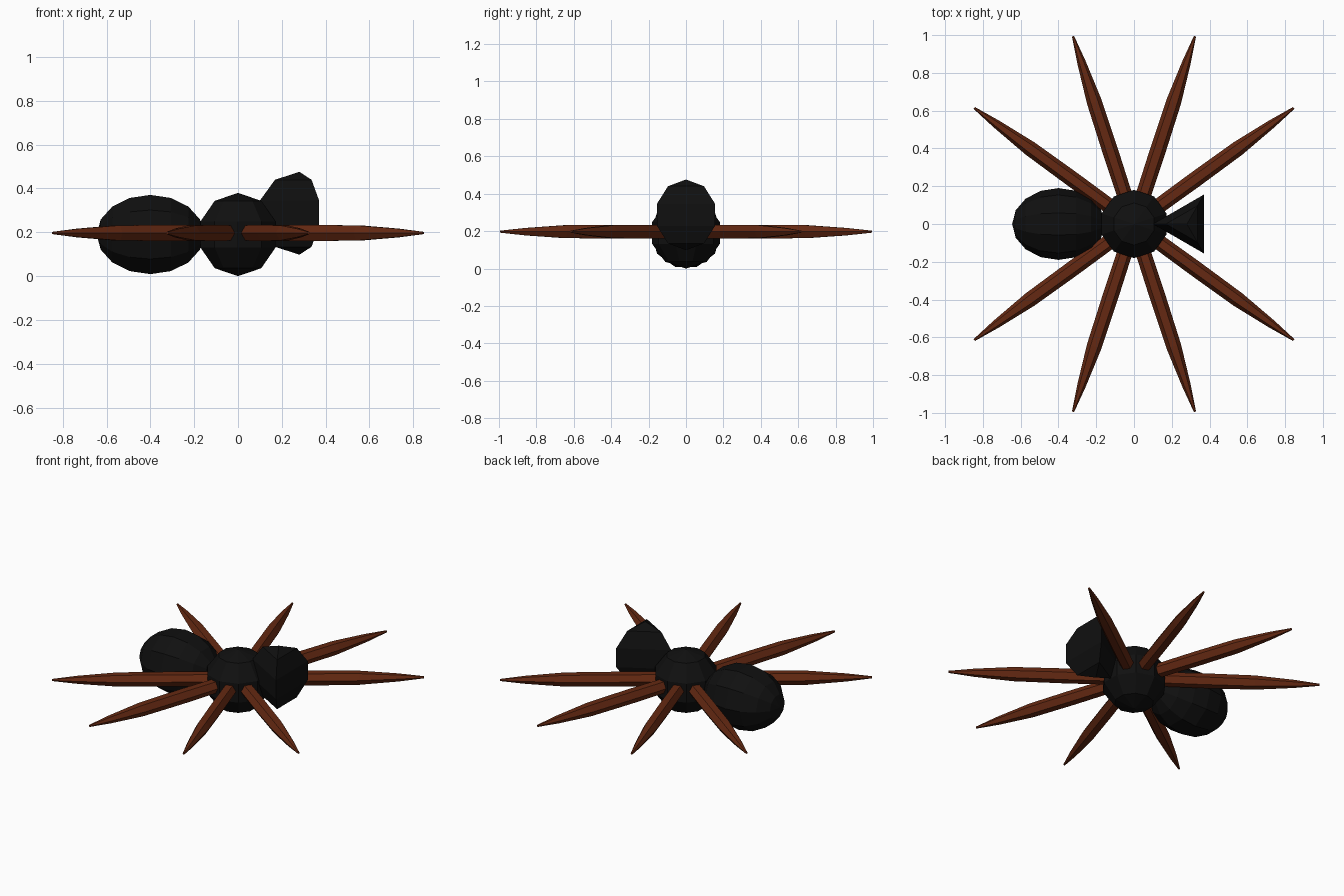
import bpy, bmesh, math
from mathutils import Matrix, Vector

if "Cube" in bpy.data.objects:
    bpy.data.objects.remove(bpy.data.objects["Cube"])


def material(name, color):
    m = bpy.data.materials.new(name)
    m.diffuse_color = (*color, 1)
    m.use_nodes = True
    m.node_tree.nodes["Principled BSDF"].inputs["Base Color"].default_value = m.diffuse_color
    return m


BLACK = material("black", (0.005, 0.005, 0.005))
BROWN = material("red brown", (0.13, 0.022, 0.006))


def finish(name, bm, mat):
    bmesh.ops.recalc_face_normals(bm, faces=bm.faces)
    me = bpy.data.meshes.new(name)
    bm.to_mesh(me)
    bm.free()
    me.materials.append(mat)
    ob = bpy.data.objects.new(name, me)
    bpy.context.collection.objects.link(ob)
    return ob


def ball(name, sides, rings, scale, loc, spin=0, tilt=0):
    """Low-poly sphere: spin turns it about its poles, tilt about y."""
    bm = bmesh.new()
    bmesh.ops.create_uvsphere(bm, u_segments=sides, v_segments=rings, radius=1)
    # put the first meridian on +x before spinning
    v = max(bm.verts, key=lambda v: Vector(v.co.xy).length)
    start = math.atan2(v.co.y, v.co.x)
    turn = Matrix.Rotation(tilt, 4, 'Y') @ Matrix.Rotation(spin - start, 4, 'Z')
    bm.transform(Matrix.Translation(loc) @ Matrix.Diagonal((*scale, 1)) @ turn)
    return finish(name, bm, BLACK)


# Body, abdomen and three-sided head
ball("thorax", 10, 5, (0.19, 0.19, 0.19), (0, 0, 0.19), spin=math.pi / 2)
ball("abdomen", 10, 8, (0.245, 0.19, 0.19), (-0.4, 0, 0.19),
     spin=math.pi / 2, tilt=math.pi / 2)
ball("head", 3, 5, (0.189, 0.189, 0.189), (0.28, 0, 0.287), spin=math.pi)


def leg(name, angle):
    """Hexagonal spike lying flat, tapering in two steps to the tip."""
    bm = bmesh.new()
    loops = []
    for dist, r in ((0.08, 0.04), (0.4, 0.042), (0.68, 0.04), (0.9, 0.023), (1.045, 0.006)):
        loops.append([bm.verts.new((dist, r * math.cos(k * math.pi / 3),
                                    r * math.sin(k * math.pi / 3))) for k in range(6)])
    for a, b in zip(loops, loops[1:]):
        for k in range(6):
            bm.faces.new((a[k], a[(k + 1) % 6], b[(k + 1) % 6], b[k]))
    bm.faces.new(loops[0])
    bm.faces.new(loops[-1])
    bm.transform(Matrix.Translation((0, 0, 0.197)) @ Matrix.Rotation(angle, 4, 'Z'))
    return finish(name, bm, BROWN)


# Four legs on each side
for side, s in (("back", 1), ("front", -1)):
    for i, deg in enumerate((36, 72, 108, 144)):
        leg(f"{side}_leg_{i + 1}", s * math.radians(deg))
